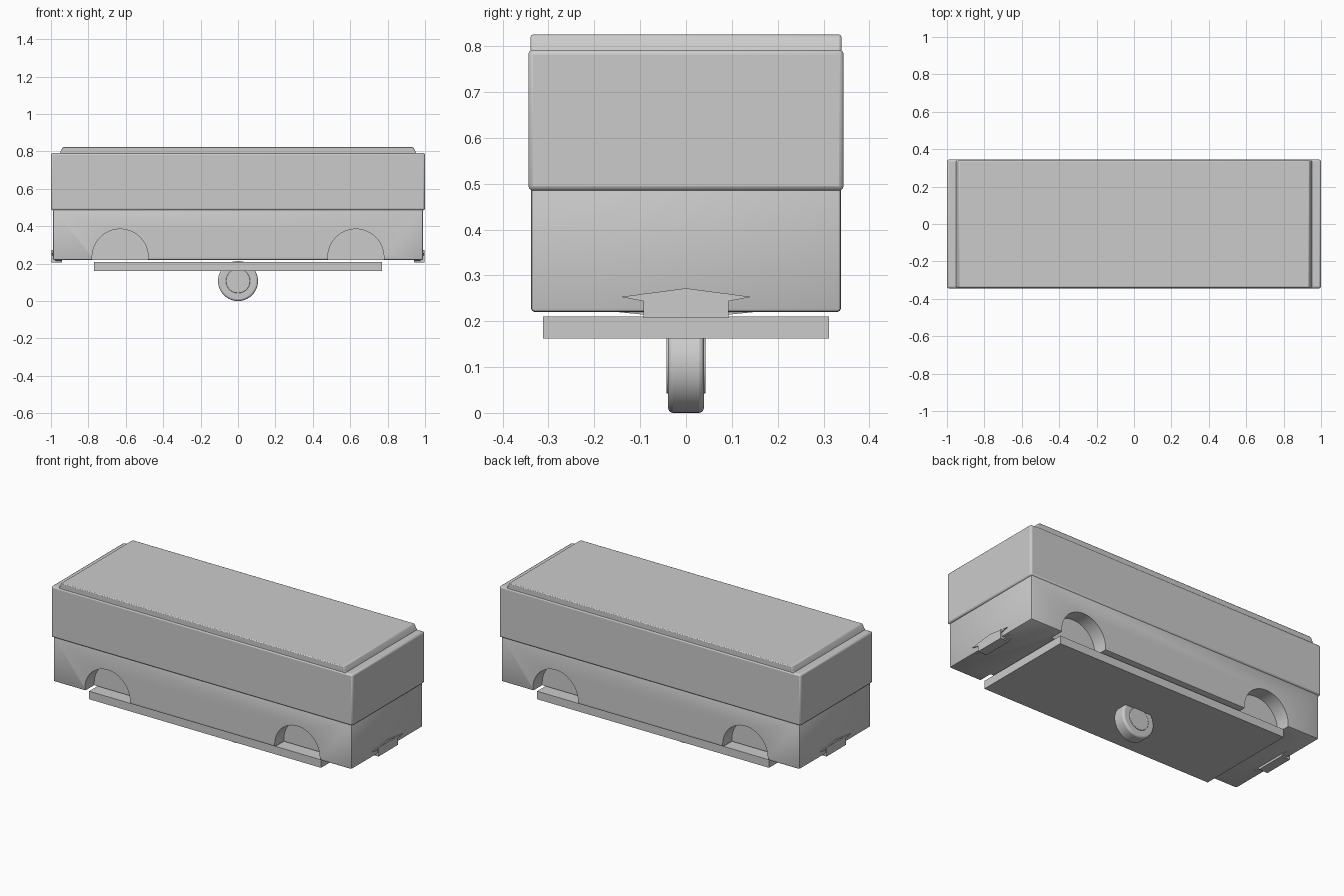
import bpy, bmesh, math

if "Cube" in bpy.data.objects:
    bpy.data.objects.remove(bpy.data.objects["Cube"])


def finish(name, bm, bevel=0.0, segments=2):
    bmesh.ops.recalc_face_normals(bm, faces=bm.faces[:])
    me = bpy.data.meshes.new(name)
    bm.to_mesh(me)
    bm.free()
    ob = bpy.data.objects.new(name, me)
    bpy.context.collection.objects.link(ob)
    if bevel:
        mod = ob.modifiers.new("edge_round", 'BEVEL')
        mod.width, mod.segments = bevel, segments
        mod.limit_method = 'ANGLE'
        mod.angle_limit = math.radians(30)
    return ob


def box(name, x0, x1, y0, y1, z0, z1, bevel=0.0):
    bm = bmesh.new()
    bmesh.ops.create_cube(bm, size=1)
    for v in bm.verts:
        v.co.x = x1 if v.co.x > 0 else x0
        v.co.y = y1 if v.co.y > 0 else y0
        v.co.z = z1 if v.co.z > 0 else z0
    return finish(name, bm, bevel)


def prism(name, pts, axis, a, b, bevel=0.0, segments=2):
    # outline in (x, z) extruded along y, or in (y, z) extruded along x
    bm = bmesh.new()
    place = (lambda p, t: (p[0], t, p[1])) if axis == 'Y' else (lambda p, t: (t, p[0], p[1]))
    lo = [bm.verts.new(place(p, a)) for p in pts]
    hi = [bm.verts.new(place(p, b)) for p in pts]
    bm.faces.new(lo)
    bm.faces.new(hi)
    n = len(pts)
    for i in range(n):
        j = (i + 1) % n
        bm.faces.new((lo[i], lo[j], hi[j], hi[i]))
    return finish(name, bm, bevel, segments)


def arc(cx, cz, r, n, start=0.0, sweep=2 * math.pi, closed=True):
    steps = n if closed else n - 1
    return [(cx + r * math.cos(start + sweep * i / steps),
             cz + r * math.sin(start + sweep * i / steps)) for i in range(n)]


def smooth(ob):
    bpy.ops.object.select_all(action='DESELECT')
    ob.select_set(True)
    bpy.context.view_layer.objects.active = ob
    bpy.ops.object.shade_smooth_by_angle(angle=math.radians(35))


# Lower body with four wheel-arch recesses
lower = box("lower_body", -0.99, 0.99, -0.338, 0.338, 0.22, 0.50, 0.008)
for sx in (-1, 1):
    for sy in (-1, 1):
        outline = arc(0.63 * sx, 0.235, 0.15, 25, 0, math.pi, False)
        outline += [(0.63 * sx - 0.15, 0.15), (0.63 * sx + 0.15, 0.15)]
        cutter = prism("arch_cutter", outline, 'Y', 0.25 * sy, 0.45 * sy)
        cutter.hide_render = True
        cutter.hide_set(True)
        cut = lower.modifiers.new("arch", 'BOOLEAN')
        cut.operation, cut.solver, cut.object = 'DIFFERENCE', 'EXACT', cutter
# Bake the recesses and drop the cutters
deps = bpy.context.evaluated_depsgraph_get()
baked = bpy.data.meshes.new_from_object(lower.evaluated_get(deps))
lower.modifiers.clear()
lower.data = baked
for ob in [o for o in bpy.data.objects if o.name.startswith("arch_cutter")]:
    bpy.data.objects.remove(ob)
smooth(lower)

# Upper body and raised roof panel
smooth(box("upper_body", -1.0, 1.0, -0.344, 0.344, 0.485, 0.792, 0.01))
roof = [(-0.955, 0.78), (0.955, 0.78), (0.952, 0.795), (0.936, 0.825),
        (-0.936, 0.825), (-0.952, 0.795)]
smooth(prism("roof_panel", roof, 'Y', -0.339, 0.339, 0.005))

# Underfloor plate
box("chassis_plate", -0.77, 0.77, -0.312, 0.312, 0.162, 0.21)

# Single centre wheel with slightly proud hub
smooth(prism("wheel", arc(0, 0.107, 0.107, 48), 'Y', -0.039, 0.039, 0.011, 3))
smooth(prism("wheel_hub", arc(0, 0.107, 0.065, 32), 'Y', -0.043, 0.043, 0.003))

# End couplers: block with a shallow peaked plate behind
for s, side in ((-1, "left"), (1, "right")):
    box(side + "_coupler", *sorted((0.94 * s, 0.998 * s)), -0.093, 0.093, 0.207, 0.26)
    peak = [(-0.142, 0.253), (0, 0.272), (0.142, 0.253), (0.09, 0.243), (-0.09, 0.243)]
    prism(side + "_coupler_plate", peak, 'X', 0.95 * s, 0.996 * s)
    keel = [(-0.17, 0.222), (0.17, 0.222), (0.09, 0.214), (-0.09, 0.214)]
    prism(side + "_coupler_mount", keel, 'X', 0.94 * s, 0.975 * s)
